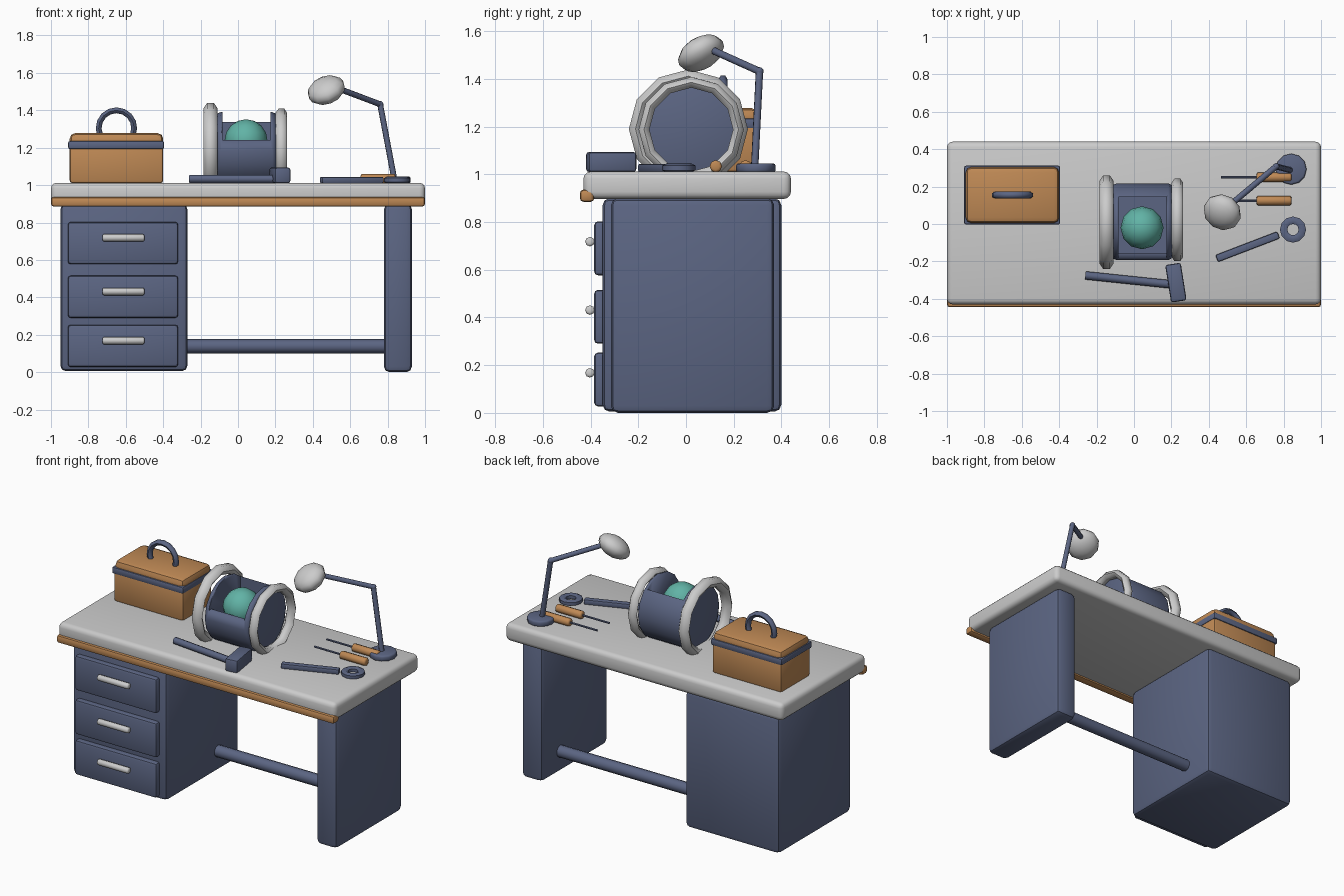
import bpy, bmesh, math
from mathutils import Vector, Matrix

if "Cube" in bpy.data.objects:
    bpy.data.objects.remove(bpy.data.objects["Cube"])


def material(name, color):
    m = bpy.data.materials.new(name)
    m.diffuse_color = (*color, 1)
    m.use_nodes = True
    m.node_tree.nodes["Principled BSDF"].inputs["Base Color"].default_value = m.diffuse_color
    return m


BLUE = material("slate_blue", (0.105, 0.13, 0.225))
WOOD = material("orange_wood", (0.52, 0.25, 0.09))
TEAL = material("teal", (0.12, 0.45, 0.38))
GREY = None


def finish(name, bm, mat, matrix=Matrix(), angle=40):
    me = bpy.data.meshes.new(name)
    bmesh.ops.transform(bm, matrix=matrix, verts=bm.verts)
    bm.to_mesh(me)
    bm.free()
    ob = bpy.data.objects.new(name, me)
    bpy.context.collection.objects.link(ob)
    if mat:
        me.materials.append(mat)
    bpy.ops.object.select_all(action='DESELECT')
    ob.select_set(True)
    bpy.context.view_layer.objects.active = ob
    bpy.ops.object.shade_smooth_by_angle(angle=math.radians(angle))
    return ob


def box(name, x, y, z, mat, bevel=0.02, rot=0, segments=2):
    """Rounded box from (min, max) ranges, turned about its vertical axis."""
    bm = bmesh.new()
    bmesh.ops.create_cube(bm, size=1)
    size = [r[1] - r[0] for r in (x, y, z)]
    mid = Vector([(r[1] + r[0]) / 2 for r in (x, y, z)])
    bmesh.ops.scale(bm, vec=size, verts=bm.verts)
    if bevel:
        bmesh.ops.bevel(bm, geom=bm.edges[:], offset=bevel, segments=segments,
                        profile=0.5, affect='EDGES')
    return finish(name, bm, mat, Matrix.Translation(mid) @ Matrix.Rotation(math.radians(rot), 4, 'Z'))


def rod(name, a, b, r, mat, sides=8, bevel=0.0):
    """Cylinder between two points, with optional rounded ends."""
    a, b = Vector(a), Vector(b)
    bm = bmesh.new()
    bmesh.ops.create_cone(bm, cap_ends=True, segments=sides, radius1=r, radius2=r, depth=(b - a).length)
    if bevel:
        rim = [e for e in bm.edges if abs(e.verts[0].co.z - e.verts[1].co.z) < 1e-6]
        bmesh.ops.bevel(bm, geom=rim, offset=bevel, segments=2, profile=0.5, affect='EDGES')
    turn = (b - a).to_track_quat('Z', 'Y').to_matrix().to_4x4()
    return finish(name, bm, mat, Matrix.Translation((a + b) / 2) @ turn, 50)


def ring(name, center, axis, major, width, height, mat, sides=12, section=6, arc=(0, 360)):
    """Torus, or part of one, with an elliptical section."""
    bm = bmesh.new()
    closed = arc[1] - arc[0] == 360
    rows = []
    for i in range(sides if closed else sides + 1):
        t = math.radians(arc[0] + (arc[1] - arc[0]) * i / sides)
        row = []
        for j in range(section):
            p = 2 * math.pi * (j + 0.5) / section
            rad = major + width * math.cos(p)
            row.append(bm.verts.new((rad * math.cos(t), rad * math.sin(t), height * math.sin(p))))
        rows.append(row)
    for i in range(sides):
        r0, r1 = rows[i], rows[(i + 1) % len(rows)]
        for j in range(section):
            k = (j + 1) % section
            bm.faces.new((r0[j], r1[j], r1[k], r0[k]))
    if not closed:
        bm.faces.new(rows[0])
        bm.faces.new(rows[-1][::-1])
    bmesh.ops.recalc_face_normals(bm, faces=bm.faces[:])
    turn = {'Z': Matrix(), 'X': Matrix.Rotation(math.pi / 2, 4, 'Y'),
            'Y': Matrix.Rotation(math.pi / 2, 4, 'X')}[axis]
    return finish(name, bm, mat, Matrix.Translation(center) @ turn, 60)


def ball(name, center, r, mat, flat=1.0, axis=(0, 0, 1), u=12, v=8):
    bm = bmesh.new()
    bmesh.ops.create_uvsphere(bm, u_segments=u, v_segments=v, radius=r)
    bmesh.ops.scale(bm, vec=(1, 1, flat), verts=bm.verts)
    turn = Vector(axis).to_track_quat('Z', 'Y').to_matrix().to_4x4()
    return finish(name, bm, mat, Matrix.Translation(center) @ turn, 60)


# Desk top and front trim
box("desk_top", (-1, 1), (-0.43, 0.44), (0.897, 1.012), GREY, 0.03, segments=3)
box("front_trim", (-1, 1), (-0.445, -0.385), (0.885, 0.936), WOOD, 0.015)

# Cabinet with three drawers, side panel, stretcher
box("cabinet", (-0.95, -0.27), (-0.35, 0.40), (0.005, 0.9), BLUE, 0.03)
for i, z in enumerate((0.14, 0.403, 0.69)):
    box(f"drawer_{i}", (-0.91, -0.32), (-0.385, -0.33), (z - 0.113, z + 0.113), BLUE, 0.016)
    rod(f"drawer_handle_{i}", (-0.725, -0.403, z + 0.028), (-0.5, -0.403, z + 0.028), 0.02, GREY, 8, 0.009)
box("side_panel", (0.78, 0.93), (-0.315, 0.37), (0, 0.9), BLUE, 0.03)
rod("stretcher", (-0.3, 0.18, 0.138), (0.8, 0.18, 0.138), 0.038, BLUE, 10)

# Toolbox
box("toolbox_body", (-0.9, -0.4), (0.005, 0.305), (1.01, 1.22), WOOD, 0.015)
box("toolbox_band", (-0.908, -0.395), (-0.003, 0.312), (1.192, 1.236), BLUE, 0.01)
box("toolbox_lid", (-0.9, -0.4), (0.005, 0.305), (1.2, 1.278), WOOD, 0.03)
ring("toolbox_handle", (-0.65, 0.155, 1.305), 'Y', 0.095, 0.018, 0.018, BLUE, 10, 6, (-25, 205))

# Drum with an opening cut in its upper front
drum = rod("drum", (-0.115, 0.012, 1.185), (0.205, 0.012, 1.185), 0.205, BLUE, 16, 0.022)
for i, (y, z) in enumerate((((-0.4, 0.145), (1.24, 1.6)), ((-0.155, 0.144), (1.12, 1.6)))):
    cutter = box(f"drum_cutter_{i}", (-0.082 - i * 0.001, 0.174 + i * 0.001), y, z, None, 0)
    cutter.hide_render = True
    cutter.hide_viewport = True
    mod = drum.modifiers.new("opening", 'BOOLEAN')
    mod.object = cutter
    mod.operation = 'DIFFERENCE'
    mod.solver = 'EXACT'
ring("drum_ring_left", (-0.147, 0.01, 1.19), 'X', 0.222, 0.032, 0.037, GREY, 12)
ring("drum_ring_right", (0.232, 0.022, 1.188), 'X', 0.198, 0.026, 0.031, GREY, 12)
ball("drum_ball", (0.043, -0.02, 1.237), 0.115, TEAL)

# Hammer
rod("hammer_handle", (-0.26, -0.275, 1.033), (0.2, -0.323, 1.033), 0.022, BLUE)
box("hammer_head", (0.182, 0.266), (-0.415, -0.212), (1.01, 1.094), BLUE, 0.012, rot=9)

# Wrench
end, eye = Vector((0.445, -0.185)), Vector((0.85, -0.03))
mid = (end + eye) / 2
length = (eye - end).length
box("wrench_bar", (mid.x - length / 2, mid.x + length / 2 - 0.08), (mid.y - 0.034, mid.y + 0.006),
    (1.01, 1.044), BLUE, 0.008, rot=math.degrees(math.atan2(eye.y - end.y, eye.x - end.x)))
ring("wrench_eye", (eye.x, eye.y, 1.027), 'Z', 0.05, 0.023, 0.02, BLUE, 12)

# Screwdrivers
for i, y in enumerate((0.125, 0.25)):
    rod(f"screwdriver_shaft_{i}", (0.465, y, 1.034), (0.68, y, 1.034), 0.007, BLUE, 6)
    rod(f"screwdriver_handle_{i}", (0.655, y, 1.034), (0.842, y, 1.034), 0.026, WOOD, 8, 0.01)

# Desk lamp
rod("lamp_base", (0.84, 0.293, 1.008), (0.84, 0.293, 1.046), 0.083, BLUE, 12, 0.01)
elbow = (0.76, 0.308, 1.432)
rod("lamp_lower_arm", (0.836, 0.288, 1.03), elbow, 0.016, BLUE)
rod("lamp_upper_arm", elbow, (0.5, 0.09, 1.53), 0.016, BLUE)
ball("lamp_elbow", elbow, 0.018, BLUE, u=8, v=6)
ball("lamp_head", (0.472, 0.063, 1.508), 0.105, GREY, 0.6, (-0.4, -0.6, 1), 10, 8)
